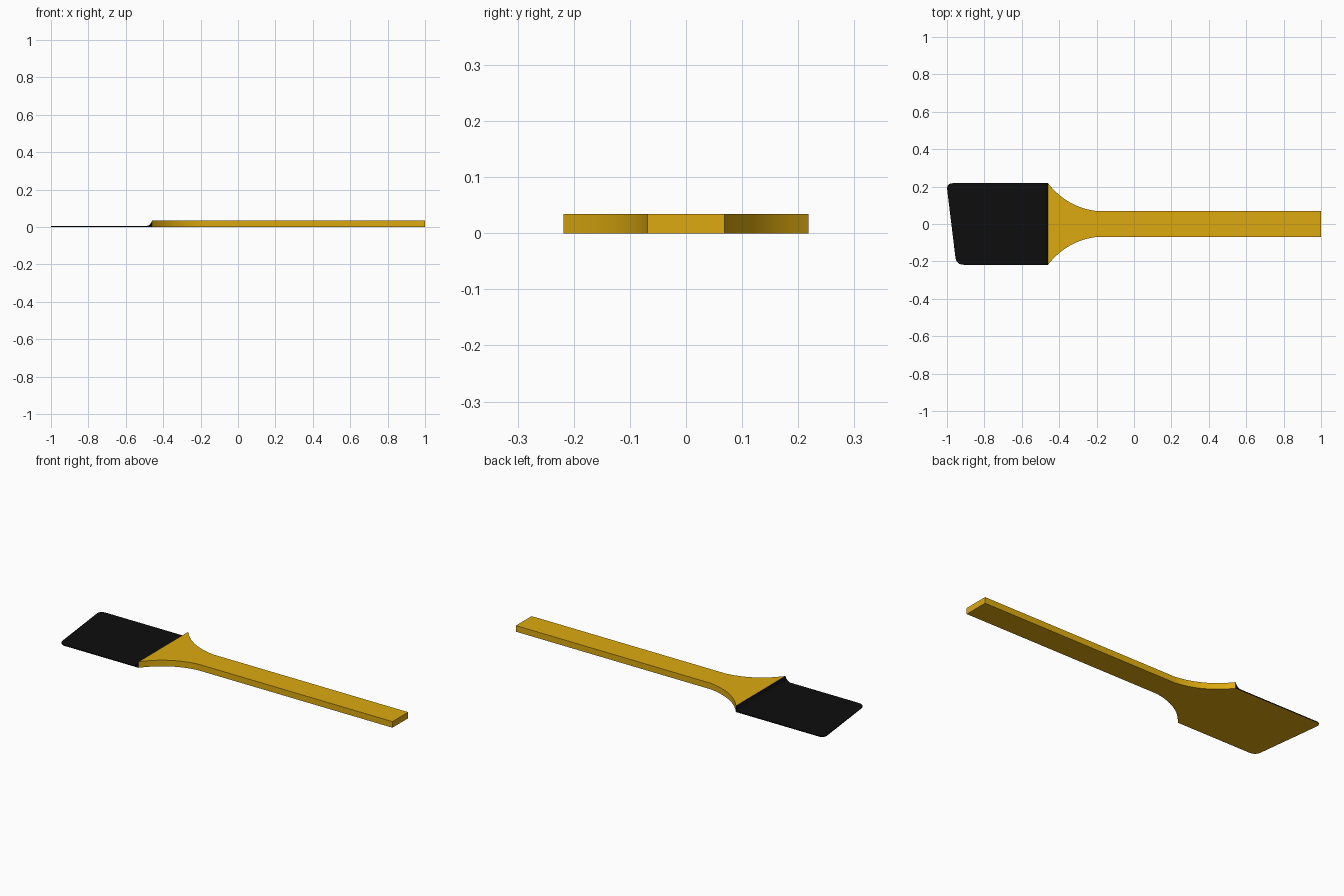
import bpy, bmesh, math
from mathutils import Vector

if "Cube" in bpy.data.objects:
    bpy.data.objects.remove(bpy.data.objects["Cube"])

SEAM, STEP, W, G, T, H = -0.46, -0.495, 0.218, 0.069, 0.005, 0.034


def material(name, color):
    m = bpy.data.materials.new(name)
    m.diffuse_color = color
    m.use_nodes = True
    m.node_tree.nodes["Principled BSDF"].inputs["Base Color"].default_value = m.diffuse_color
    return m


gold = material("gold", (0.72, 0.40, 0.005, 1))
black = material("black", (0.004, 0.004, 0.004, 1))


def curve(a, c, b, n=10):
    a, b, c = Vector(a), Vector(b), Vector(c)
    return [tuple(a * (1 - t)**2 + c * 2 * t * (1 - t) + b * t * t)
            for t in (i / n for i in range(n + 1))]


def rounded(prev, corner, nxt, r, n=8):
    p, c, q = Vector(prev), Vector(corner), Vector(nxt)
    return curve(c + (p - c).normalized() * r, c, c + (q - c).normalized() * r, n)


def extrude(name, pts, direction, mats, open_x):
    bm = bmesh.new()
    face = bm.faces.new([bm.verts.new(p) for p in pts])
    ext = bmesh.ops.extrude_face_region(bm, geom=[face], use_keep_orig=True)
    verts = [g for g in ext["geom"] if isinstance(g, bmesh.types.BMVert)]
    bmesh.ops.translate(bm, verts=verts, vec=direction)
    bmesh.ops.recalc_face_normals(bm, faces=bm.faces[:])
    # underside takes the last material
    for f in bm.faces:
        if f.normal.z < -0.9:
            f.material_index = len(mats) - 1
    # leave joints between parts open
    inner = [f for f in bm.faces if abs(f.normal.x) > 0.99
             and any(abs(f.calc_center_median().x - x) < 1e-4 for x in open_x)]
    bmesh.ops.delete(bm, geom=inner, context="FACES")
    me = bpy.data.meshes.new(name)
    bm.to_mesh(me)
    bm.free()
    ob = bpy.data.objects.new(name, me)
    bpy.context.collection.objects.link(ob)
    for m in mats:
        me.materials.append(m)
    bpy.ops.object.select_all(action="DESELECT")
    ob.select_set(True)
    bpy.context.view_layer.objects.active = ob
    bpy.ops.object.shade_smooth_by_angle(angle=math.radians(25))
    return ob


# handle with flared shoulders
side = curve((SEAM, W), (-0.36, 0.09), (-0.2, G), 16) + [(1, G)]
outline = side + [(x, -y) for x, y in reversed(side)]
extrude("handle", [(x, y, 0) for x, y in outline], (0, 0, H), [gold], [SEAM])

# thin slanted blade with rounded tip corners
a, b, c, d = (STEP, W), (-1.003, W), (-0.95, -W), (STEP, -W)
outline = [a] + rounded(a, b, c, 0.035) + rounded(b, c, d, 0.04) + [d]
extrude("blade", [(x, y, 0) for x, y in outline], (0, 0, T), [black, gold], [STEP])

# concave step from blade up to handle
profile = [(STEP, 0)] + curve((STEP, T), (-0.47, T), (SEAM, H)) + [(SEAM, 0)]
extrude("blade_step", [(x, -W, z) for x, z in profile], (0, 2 * W, 0),
        [black, gold], [SEAM, STEP])
